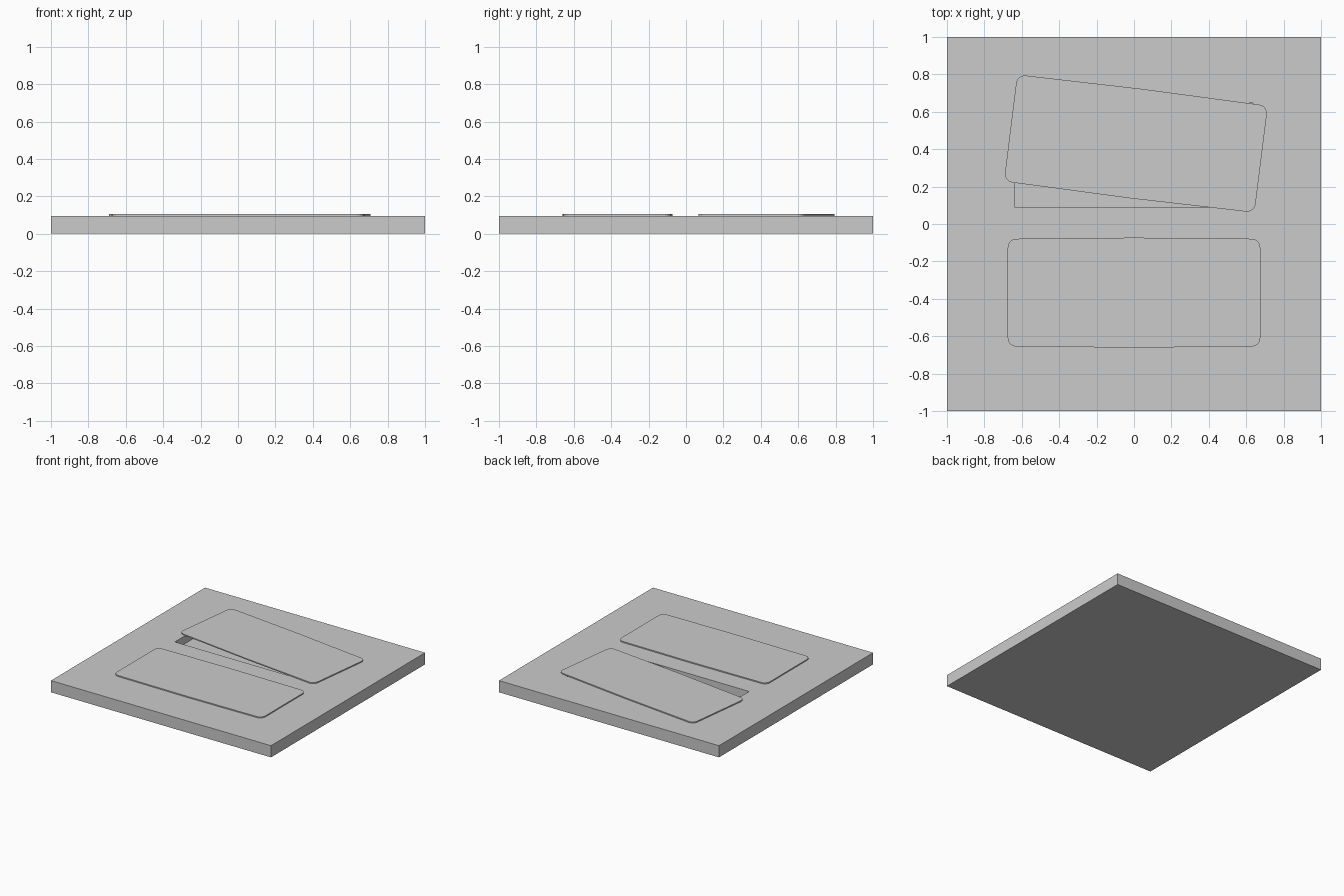
import bpy, bmesh, math

if "Cube" in bpy.data.objects:
    bpy.data.objects.remove(bpy.data.objects["Cube"])

TOP = 0.096          # upper face of the slab
FLOOR = 0.031        # bottom of the pockets
PLATE_TOP = 0.105
CY = 0.367           # distance of each pocket from the centre line


def link(name, bm):
    mesh = bpy.data.meshes.new(name)
    bmesh.ops.recalc_face_normals(bm, faces=bm.faces)
    bm.to_mesh(mesh)
    bm.free()
    ob = bpy.data.objects.new(name, mesh)
    bpy.context.collection.objects.link(ob)
    return ob


def box(name, sx, sy, z0, z1, y=0):
    bm = bmesh.new()
    bmesh.ops.create_cube(bm, size=1)
    for v in bm.verts:
        v.co = (v.co.x * sx, v.co.y * sy + y, z0 if v.co.z < 0 else z1)
    return link(name, bm)


def plate(name, x, y, angle, hw=0.675, hh=0.288, r=0.046, bulge=0.006, steps=6):
    # rounded rectangle whose long edges bow out very slightly
    pts = []
    for k, (sx, sy) in enumerate([(1, 1), (-1, 1), (-1, -1), (1, -1)]):
        for i in range(steps + 1):
            a = (k + i / steps) * math.pi / 2
            pts.append((sx * (hw - r) + r * math.cos(a), sy * (hh - r) + r * math.sin(a)))
        if k in (0, 2):
            pts.append((0, sy * (hh + bulge)))
    bm = bmesh.new()
    face = bm.faces.new([bm.verts.new((px, py, 0)) for px, py in pts])
    ext = bmesh.ops.extrude_face_region(bm, geom=[face])
    for v in ext["geom"]:
        if isinstance(v, bmesh.types.BMVert):
            v.co.z += PLATE_TOP - TOP
    ob = link(name, bm)
    ob.location = (x, y, TOP)
    ob.rotation_euler.z = math.radians(angle)
    return ob


# Slab with two rectangular pockets
slab = box("base_slab", 2, 2, 0, TOP)
for side in (-1, 1):
    cutter = box("pocket_cutter", 1.272, 0.558, FLOOR, TOP + 0.1, side * CY)
    cutter.hide_render = True
    mod = slab.modifiers.new("pocket", 'BOOLEAN')
    mod.operation = 'DIFFERENCE'
    mod.solver = 'EXACT'
    mod.object = cutter
    bpy.context.view_layer.objects.active = slab
    bpy.ops.object.modifier_apply(modifier=mod.name)
    bpy.data.objects.remove(cutter)

# Cover plates: one seated square, one knocked askew
plate("front_cover_plate", 0, -CY, 0)
plate("back_cover_plate", 0.01, 0.43, -7.1)
